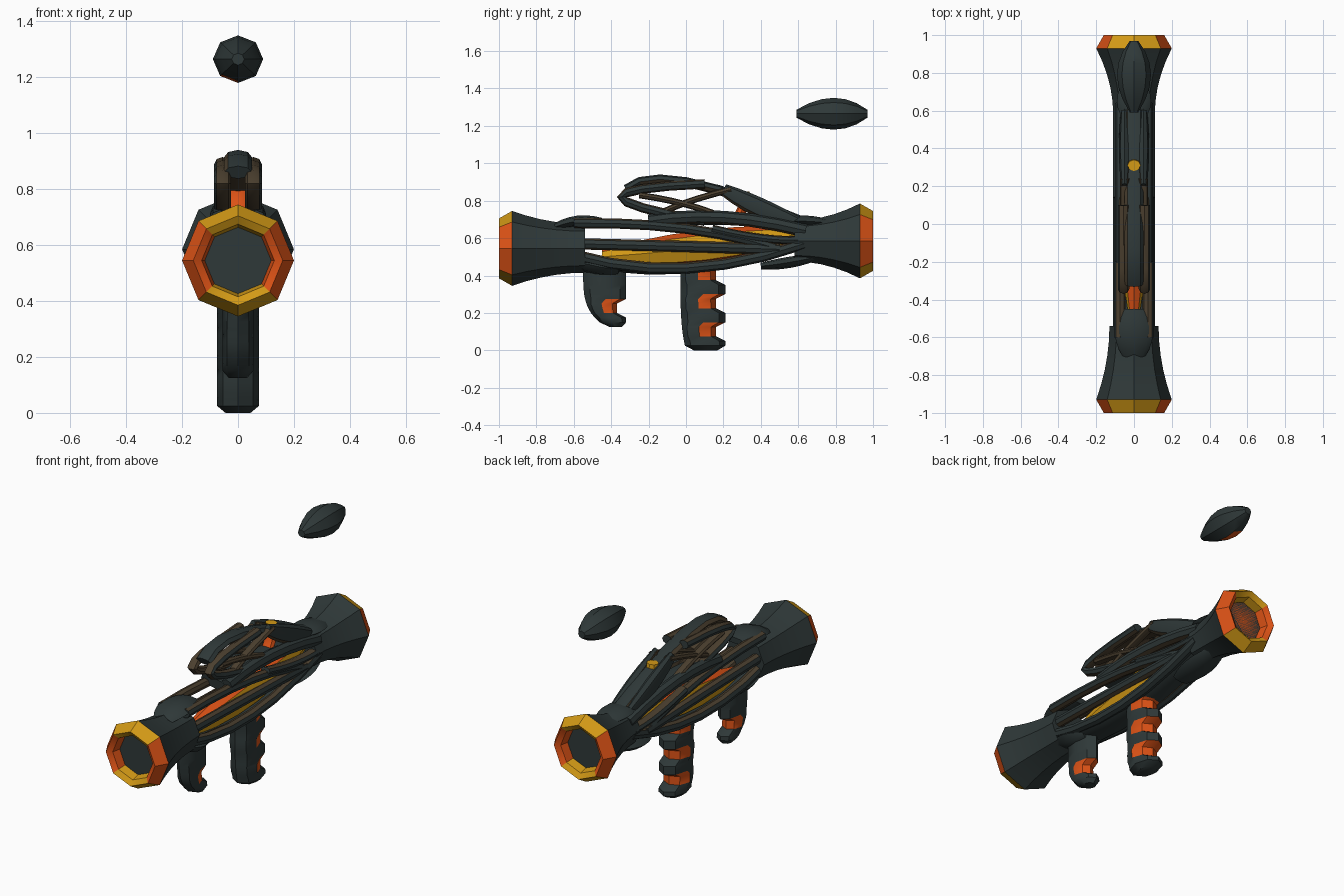
import bpy, bmesh, math
from mathutils import Vector

if "Cube" in bpy.data.objects:
    bpy.data.objects.remove(bpy.data.objects["Cube"], do_unlink=True)


def material(name, red, green, blue):
    m = bpy.data.materials.new(name)
    m.use_nodes = True
    m.diffuse_color = (red, green, blue, 1)
    m.node_tree.nodes["Principled BSDF"].inputs["Base Color"].default_value = m.diffuse_color
    return m


DARK, BROWN, ORANGE, YELLOW = range(4)
MATERIALS = [material("dark slate", 0.028, 0.04, 0.04),
             material("dark brown", 0.07, 0.05, 0.028),
             material("orange", 0.72, 0.085, 0.008),
             material("yellow", 0.65, 0.32, 0.008)]
UP, BACK = Vector((0, 0, 1)), Vector((0, 1, 0))


# Colour rules: each gives a material slot from a face centre and normal
def all_dark(centre, normal):
    return DARK


def all_brown(centre, normal):
    return BROWN


def brown_edges(centre, normal):
    return BROWN if abs(normal.z) > 0.6 or normal.x < -0.6 else DARK


def brown_below(centre, normal):
    return BROWN if normal.z < -0.6 or normal.x < -0.6 else DARK


def brown_above(centre, normal):
    return BROWN if normal.z > 0.6 or normal.x < -0.6 else DARK


def rim_glow(centre, normal):
    return YELLOW if abs(normal.z) > max(abs(normal.x), 0.3) else ORANGE


def core_glow(centre, normal):
    return ORANGE if abs(normal.z) > 0.75 else YELLOW


def cage_glow(centre, normal):
    return YELLOW if centre.z > 0.8 else ORANGE


def pod_patch(centre, normal):
    return ORANGE if normal.z < -0.8 and centre.x < 0 and abs(centre.y - 0.8) < 0.05 else DARK


def skin(name, stations, rule, axis=None, x=0, sides=8):
    """Skin elliptical rings; a station is (y, z, half width, half height)."""
    bm = bmesh.new()
    rings = []
    last = len(stations) - 1
    for i, (y, z, width, height) in enumerate(stations):
        a, b = stations[max(i - 1, 0)], stations[min(i + 1, last)]
        v = axis or Vector((0, a[1] - b[1], b[0] - a[0])).normalized()
        angles = [math.tau * k / sides for k in range(sides)]
        rings.append([bm.verts.new(Vector((x + width * math.cos(t), y, z)) + v * height * math.sin(t))
                      for t in angles])
    for ring, following in zip(rings, rings[1:]):
        for k in range(sides):
            bm.faces.new((ring[k - 1], ring[k], following[k], following[k - 1]))
    bm.faces.new(rings[0])
    bm.faces.new(rings[-1])
    bmesh.ops.recalc_face_normals(bm, faces=bm.faces)
    for f in bm.faces:
        f.material_index = rule(f.calc_center_median(), f.normal)
    mesh = bpy.data.meshes.new(name)
    bm.to_mesh(mesh)
    bm.free()
    for m in MATERIALS:
        mesh.materials.append(m)
    mesh.shade_smooth()
    mesh.set_sharp_from_angle(angle=math.radians(38))
    part = bpy.data.objects.new(name, mesh)
    bpy.context.collection.objects.link(part)
    if x:
        part.modifiers.new("mirror", 'MIRROR').use_mirror_merge = False


def rib(name, start, middle, end, width, height, rule=all_dark, x=0, taper=0, axis=None, steps=6):
    """Sweep an ellipse along a parabola through three (y, z) points; taper thins both ends."""
    a, m, b = Vector(start), Vector(middle), Vector(end)
    stations = []
    for i in range(steps + 1):
        u = 2 * i / steps - 1
        p = m + (b - a) * u / 2 + (a + b - 2 * m) * u * u / 2
        size = 1 - taper * u * u
        stations.append((p.x, p.y, width * size, height * size))
    skin(name, stations, rule, axis, x)


# Flared end bells with hollow glowing rims
def flared_end(name, side, z, neck_y, neck):
    mouth_y, mouth = 0.93, 0.2
    stations = []
    for i in range(6):
        t = i / 5
        radius = neck + (mouth - neck) * t * t
        stations.append((side * (neck_y + (mouth_y - neck_y) * t), z, radius, radius))
    skin(name + "_bell", stations, all_dark, UP)
    profile = ((mouth_y, mouth), (1, 0.16), (0.98, 0.13), (0.8, 0.09))
    skin(name + "_rim", [(side * y, z, r, r) for y, r in profile], rim_glow, UP)


flared_end("front", -1, 0.545, 0.54, 0.13)
flared_end("rear", 1, 0.585, 0.58, 0.11)

# Pointed collar flaps
rib("front_top_flap", (-0.7, 0.66), (-0.58, 0.69), (-0.45, 0.69), 0.1, 0.03, taper=0.4)
rib("front_lower_collar", (-0.6, 0.48), (-0.48, 0.45), (-0.36, 0.43), 0.11, 0.05, taper=0.4)
rib("rear_lower_flap", (0.4, 0.45), (0.55, 0.47), (0.7, 0.5), 0.09, 0.03, taper=0.4)
rib("rear_top_flap", (0.55, 0.69), (0.65, 0.69), (0.77, 0.68), 0.09, 0.03, taper=0.4)

# Glowing core behind the slots
rib("core", (-0.45, 0.5), (0.1, 0.55), (0.6, 0.62), 0.085, 0.095, core_glow, taper=0.6, axis=UP)

# Belly, deck and side ribs
rib("belly", (-0.55, 0.48), (0, 0.44), (0.62, 0.57), 0.09, 0.03)
rib("top_deck", (-0.2, 0.68), (0.2, 0.7), (0.64, 0.67), 0.06, 0.03)
rib("lower_rib", (-0.6, 0.51), (0, 0.44), (0.63, 0.57), 0.03, 0.03, brown_above, x=0.08)
rib("middle_rib", (-0.6, 0.57), (0, 0.555), (0.5, 0.54), 0.03, 0.03, brown_edges, x=0.08)
rib("upper_rib", (-0.6, 0.68), (0, 0.65), (0.5, 0.54), 0.03, 0.027, brown_edges, x=0.075)
rib("shoulder_rib", (-0.2, 0.69), (0.2, 0.71), (0.64, 0.64), 0.035, 0.036, brown_below, x=0.065)
rib("rear_cross_rib", (0.14, 0.65), (0.4, 0.6), (0.62, 0.59), 0.03, 0.022, brown_edges, x=0.08)

# Open cage above the body
rib("cage_spine", (-0.32, 0.86), (0, 0.9), (0.62, 0.69), 0.05, 0.026, brown_below)
rib("cage_loop", (0.1, 0.89), (-0.345, 0.82), (0.1, 0.69), 0.03, 0.025, brown_edges, x=0.055, steps=8)
rib("long_brace", (-0.25, 0.83), (0, 0.78), (0.2, 0.71), 0.025, 0.017, all_brown, x=0.055)
rib("short_brace", (-0.16, 0.72), (0, 0.79), (0.24, 0.86), 0.025, 0.017, all_brown, x=0.05)
rib("cage_rear_side", (0.2, 0.86), (0.4, 0.76), (0.62, 0.67), 0.03, 0.053, brown_below, x=0.05, taper=0.4)
rib("cage_glow", (0.28, 0.72), (0.31, 0.78), (0.31, 0.85), 0.035, 0.03, cage_glow, axis=BACK)


# Grips are stacked in rows, with a glowing finger hollow every six rows
def grip(name, bottom, front, back, width, curl, hollows):
    row = 0.025
    rows = round((0.45 - bottom) / row)

    def is_hollow(level):
        return level < hollows * 6 and 2.9 < level % 6 < 5.9

    def rule(centre, normal):
        glowing = is_hollow((centre.z - bottom) / row) and normal.y > 0.1
        return ORANGE if glowing and centre.y > (front + back) / 2 else DARK

    stations = []
    for level in range(rows + 1):
        near = front + curl * (1 - level / rows) ** 4
        far = back - (0.05 if is_hollow(level) else 0)
        size = 1 if level else 0.6
        stations.append(((near + far) / 2, bottom + level * row, width * size, (far - near) / 2 * size))
    skin(name, stations, rule, BACK)


grip("front_grip", 0.125, -0.55, -0.32, 0.055, 0.12, 1)
grip("rear_grip", 0, -0.03, 0.21, 0.075, 0.03, 3)

# Floating pod above the rear
rib("floating_pod", (0.59, 1.265), (0.79, 1.265), (0.97, 1.265), 0.09, 0.085, pod_patch, taper=0.75, axis=UP)
